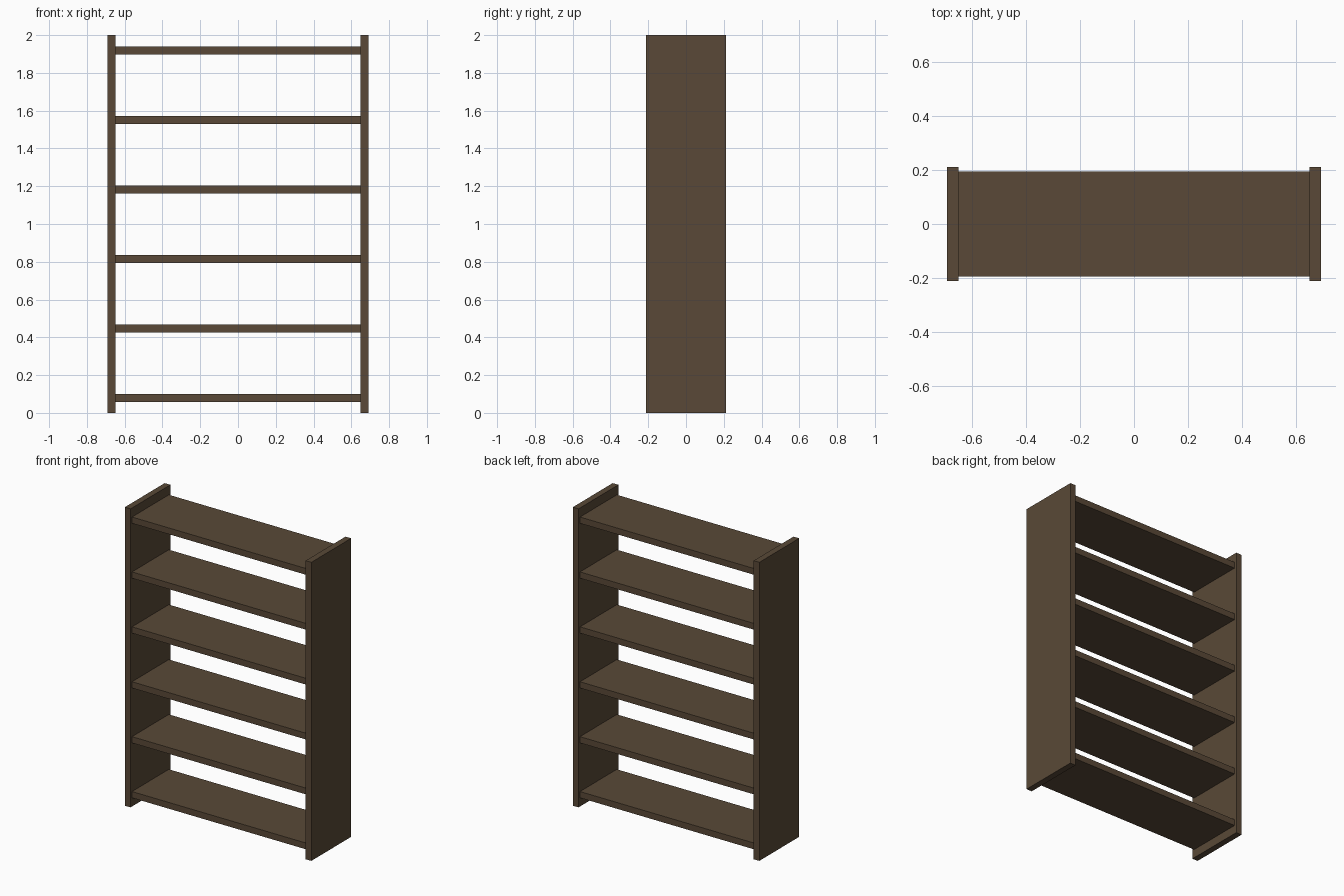
import bpy

if "Cube" in bpy.data.objects:
    bpy.data.objects.remove(bpy.data.objects["Cube"])

# One dark wood colour for everything
wood = bpy.data.materials.new("dark brown wood")
wood.diffuse_color = (0.100, 0.066, 0.038, 1.0)
wood.use_nodes = True
wood.node_tree.nodes["Principled BSDF"].inputs["Base Color"].default_value = wood.diffuse_color

WIDTH, HEIGHT, BOARD = 1.382, 2.0, 0.042
SIDE_DEPTH, SHELF_DEPTH = 0.422, 0.39
SHELVES, FIRST_Z, LAST_Z = 6, 0.079, 1.918


def board(name, size, location):
    bpy.ops.mesh.primitive_cube_add(size=1, location=location)
    obj = bpy.context.object
    obj.name = name
    obj.scale = size
    bpy.ops.object.transform_apply(location=False, rotation=False, scale=True)
    obj.data.materials.append(wood)
    return obj


# Upright side panels
for label, sign in (("left", -1), ("right", 1)):
    board(f"{label}_side_panel", (BOARD, SIDE_DEPTH, HEIGHT),
          (sign * (WIDTH - BOARD) / 2, 0, HEIGHT / 2))

# Evenly spaced shelves, set slightly back from the panel edges
pitch = (LAST_Z - FIRST_Z) / (SHELVES - 1)
for i in range(SHELVES):
    board(f"shelf_{i + 1}", (WIDTH - 2 * BOARD, SHELF_DEPTH, BOARD),
          (0, 0, FIRST_Z + i * pitch))
